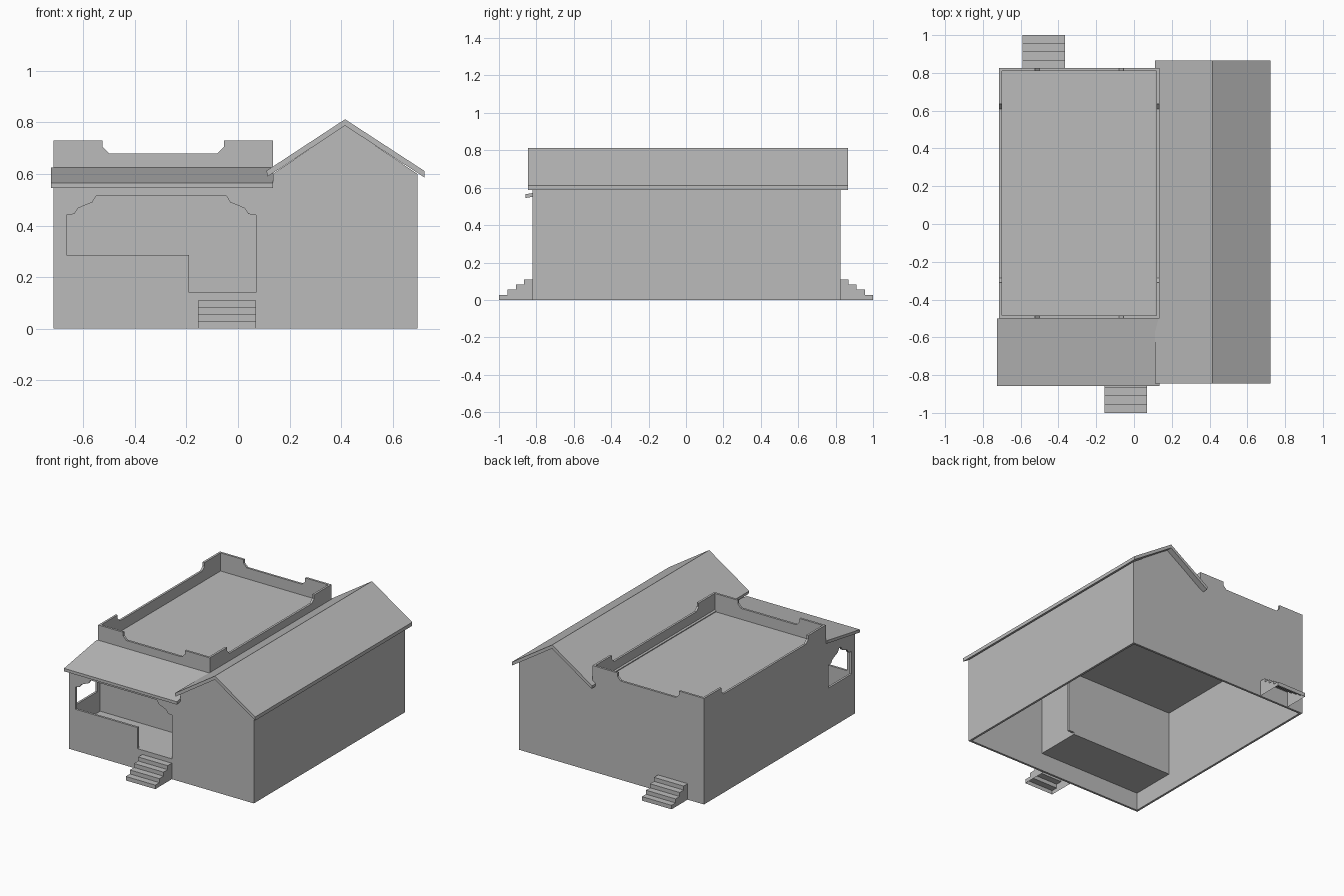
import bpy, bmesh

cube = bpy.data.objects.get("Cube")
if cube:
    bpy.data.objects.remove(cube, do_unlink=True)

# Single plaster colour
grey = bpy.data.materials.new("plain_grey")
grey.use_nodes = True
colour = (0.5, 0.5, 0.5, 1)
grey.diffuse_color = colour
grey.node_tree.nodes["Principled BSDF"].inputs["Base Color"].default_value = colour

# Main dimensions
LEFT, MID, RIGHT = -0.715, 0.135, 0.695
FRONT, PORCH, BACK = -0.82, -0.5, 0.825
RIDGE_X, EAVE_Z, RIDGE_Z = 0.415, 0.6, 0.79
ROOF_Z, FLOOR_Z, WALL = 0.605, 0.14, 0.015


def plate(name, axis, start, end, *loops, open_bottom=False):
    """Extrude outlines (later loops are holes) along x, y or z from start to end."""
    curve = bpy.data.curves.new(name, "CURVE")
    curve.dimensions = "2D"
    curve.fill_mode = "BOTH"
    curve.extrude = abs(end - start) / 2
    for loop in loops:
        spline = curve.splines.new("POLY")
        spline.points.add(len(loop) - 1)
        for point, (u, v) in zip(spline.points, loop):
            point.co = (u, v, 0, 1)
        spline.use_cyclic_u = True
    temp = bpy.data.objects.new(name + "_outline", curve)
    bpy.context.collection.objects.link(temp)
    bpy.context.view_layer.update()
    mesh = bpy.data.meshes.new_from_object(
        temp.evaluated_get(bpy.context.evaluated_depsgraph_get()))
    bpy.data.objects.remove(temp, do_unlink=True)
    bpy.data.curves.remove(curve)

    mid = (start + end) / 2
    bm = bmesh.new()
    bm.from_mesh(mesh)
    for vert in bm.verts:
        u, v, w = vert.co
        w += mid
        vert.co = {"x": (w, u, v), "y": (u, w, v), "z": (u, v, w)}[axis]
    bmesh.ops.remove_doubles(bm, verts=bm.verts, dist=0.0005)
    bmesh.ops.recalc_face_normals(bm, faces=bm.faces)
    if open_bottom:
        base = [f for f in bm.faces if all(abs(v.co.z) < 0.001 for v in f.verts)]
        bmesh.ops.delete(bm, geom=base, context="FACES")
    for face in bm.faces:
        face.smooth = False
    bm.to_mesh(mesh)
    bm.free()
    mesh.name = name
    mesh.materials.clear()
    mesh.materials.append(grey)
    obj = bpy.data.objects.new(name, mesh)
    bpy.context.collection.objects.link(obj)
    return obj


def rect(u0, u1, v0, v1):
    return [(u0, v0), (u1, v0), (u1, v1), (u0, v1)]


def parapet(a, b):
    """Top edge from a to b with raised corners and chamfered steps."""
    half = [(0, 0.73), (0.19, 0.73), (0.19, 0.705), (0.215, 0.68)]
    return [(a + d, z) for d, z in half] + [(b - d, z) for d, z in reversed(half)]


def arch(a, b):
    """Ornamental head of a porch opening from a to b."""
    half = [(0, 0.44), (0.03, 0.445), (0.045, 0.467), (0.075, 0.48),
            (0.1, 0.49), (0.115, 0.515)]
    return [(a + d, z) for d, z in half] + [(b - d, z) for d, z in reversed(half)]


# Front wall with the porch opening and doorway
front_outline = [(LEFT, 0), (RIGHT, 0), (RIGHT, EAVE_Z), (RIDGE_X, RIDGE_Z),
                 (MID, EAVE_Z), (MID, 0.552), (LEFT, 0.552)]
front_hole = arch(-0.665, 0.07) + [(0.07, FLOOR_Z), (-0.19, FLOOR_Z),
                                   (-0.19, 0.285), (-0.665, 0.285)]
plate("front_wall", "y", FRONT, FRONT + WALL, front_outline, front_hole)

# Back wall joins the gable and the parapet
plate("back_wall", "y", BACK - WALL, BACK,
      [(MID, EAVE_Z), (RIDGE_X, RIDGE_Z), (RIGHT, EAVE_Z), (RIGHT, 0), (LEFT, 0)]
      + parapet(LEFT, MID))

# Left wall with its side opening
plate("left_wall", "x", LEFT, LEFT + WALL,
      parapet(PORCH, BACK) + [(BACK, 0), (FRONT, 0), (FRONT, 0.552), (PORCH, 0.615)],
      arch(-0.78, -0.53) + [(-0.53, 0.285), (-0.78, 0.285)])
plate("right_wall", "x", RIGHT - WALL, RIGHT, rect(FRONT, BACK, 0, EAVE_Z))

# Porch walls and floor
plate("porch_back_wall", "y", PORCH, PORCH + WALL,
      parapet(LEFT, MID) + [(MID, FLOOR_Z), (LEFT, FLOOR_Z)])
plate("porch_side_wall", "x", 0.08, 0.095, rect(FRONT, PORCH + WALL, FLOOR_Z - WALL, 0.57))
plate("porch_floor", "z", FLOOR_Z - WALL, FLOOR_Z,
      rect(LEFT + 0.005, 0.095, FRONT + 0.005, PORCH + WALL))

# Flat roof and inner parapet
plate("flat_roof", "z", 0.575, ROOF_Z, rect(LEFT + 0.005, MID, PORCH + 0.005, BACK - 0.005))
plate("right_parapet", "x", MID - WALL, MID,
      parapet(PORCH, BACK) + [(BACK, 0.575), (PORCH, 0.575)])

# Sloping porch roof
plate("porch_roof", "x", -0.725, MID,
      [(-0.858, 0.545), (-0.858, 0.565), (PORCH, 0.625), (PORCH, 0.605)])

# Gable roof
plate("gable_roof", "y", -0.845, 0.865,
      [(0.115, 0.59), (0.11, 0.612), (RIDGE_X, 0.812), (0.722, 0.612),
       (0.722, 0.587), (RIDGE_X, 0.787)])


# Entrance steps
def steps(name, x0, x1, wall_y, end_y, count=4, height=0.11):
    run, rise = (wall_y - end_y) / count, height / count
    outline = [(wall_y, 0), (end_y, 0)]
    for i in range(count):
        outline += [(end_y + run * i, rise * (i + 1)),
                    (end_y + run * (i + 1), rise * (i + 1))]
    plate(name, "x", x0, x1, outline, open_bottom=True)


steps("front_steps", -0.155, 0.07, FRONT, -1)
steps("back_steps", -0.59, -0.365, BACK, 1)
